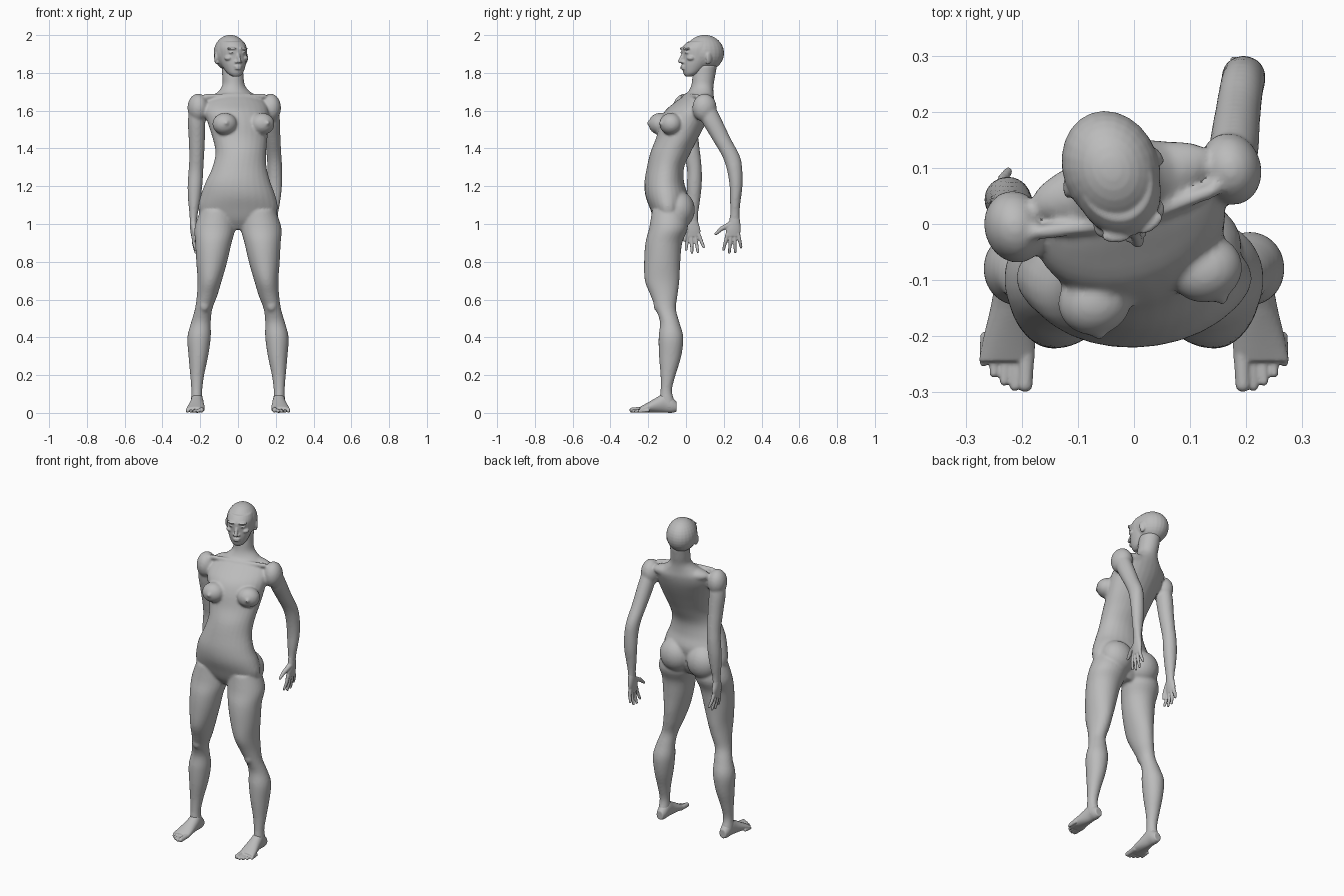
import bpy, bmesh, math
from mathutils import Matrix, Vector

cube = bpy.data.objects.get("Cube")
if cube:
    bpy.data.objects.remove(cube, do_unlink=True)

grey = bpy.data.materials.new("plain_grey")
grey.use_nodes = True
tone = (0.5, 0.5, 0.5, 1)
grey.diffuse_color = tone
grey.node_tree.nodes["Principled BSDF"].inputs["Base Color"].default_value = tone


def spline(a, b, c, d, t):
    """Smooth interpolation between ring values b and c."""
    return b + 0.5 * t * (c - a + t * (2 * a - 5 * b + 4 * c - d + t * (3 * (b - c) + d - a)))


def loft(bm, rings, forward=False, sides=28, steps=4):
    """Skin elliptical rings (position, centre, centre, radius, radius, yaw)."""
    rows = []
    last = len(rings) - 1
    for i in range(last):
        quad = [rings[max(0, min(last, i + k))] for k in (-1, 0, 1, 2)]
        for s in range(steps):
            rows.append([spline(*vals, s / steps) for vals in zip(*quad)])
    rows.append(rings[last])
    loops = []
    for pos, cu, cv, ru, rv, *yaw in rows:
        turn = math.radians(yaw[0]) if yaw else 0
        loop = []
        for k in range(sides):
            a = math.tau * k / sides
            p, q = ru * math.cos(a), rv * math.sin(a)
            u = cu + p * math.cos(turn) - q * math.sin(turn)
            v = cv + p * math.sin(turn) + q * math.cos(turn)
            loop.append(bm.verts.new((u, pos, v) if forward else (u, v, pos)))
        loops.append(loop)
    for low, high in zip(loops, loops[1:]):
        for k in range(sides):
            n = (k + 1) % sides
            bm.faces.new((low[k], low[n], high[n], high[k]))
    bm.faces.new(loops[0][::-1])
    bm.faces.new(loops[-1])


def blob(bm, centre, radii, yaw=0):
    place = (Matrix.Translation(centre) @ Matrix.Rotation(math.radians(yaw), 4, 'Z')
             @ Matrix.Diagonal((*radii, 1)))
    bmesh.ops.create_uvsphere(bm, u_segments=24, v_segments=16, radius=1, matrix=place)


def capsule(bm, start, end, r_start, r_end):
    start, end = Vector(start), Vector(end)
    axis = end - start
    place = (Matrix.Translation((start + end) / 2)
             @ axis.to_track_quat('Z', 'Y').to_matrix().to_4x4())
    bmesh.ops.create_cone(bm, cap_ends=True, segments=16, radius1=r_start,
                          radius2=r_end, depth=axis.length, matrix=place)
    blob(bm, start, (r_start,) * 3)
    blob(bm, end, (r_end,) * 3)


def finish(name, bm, voxel, rounds):
    """Fuse the overlapping volumes into one skin and soften the joins."""
    bmesh.ops.recalc_face_normals(bm, faces=bm.faces)
    mesh = bpy.data.meshes.new(name)
    bm.to_mesh(mesh)
    bm.free()
    obj = bpy.data.objects.new(name, mesh)
    bpy.context.collection.objects.link(obj)
    bpy.ops.object.select_all(action='DESELECT')
    obj.select_set(True)
    bpy.context.view_layer.objects.active = obj
    fuse = obj.modifiers.new("fuse", 'REMESH')
    fuse.mode = 'VOXEL'
    fuse.voxel_size = voxel
    soften = obj.modifiers.new("soften", 'SMOOTH')
    soften.factor = 0.5
    soften.iterations = rounds
    for mod in ("fuse", "soften"):
        bpy.ops.object.modifier_apply(modifier=mod)
    obj.data.materials.clear()
    obj.data.materials.append(grey)
    bpy.ops.object.shade_smooth_by_angle(angle=math.radians(50))
    return obj


# Torso and neck: height, middle x, front y, back y, half width, twist
body = bmesh.new()
torso = [(.97, 0, -.13, -.04, .07, 0), (1.02, 0, -.165, -.01, .18, 0),
         (1.08, 0, -.19, 0, .21, 0), (1.15, 0, -.215, .01, .198, 0),
         (1.22, 0, -.22, -.01, .172, 2), (1.3, .008, -.207, -.01, .144, 5),
         (1.38, .015, -.187, .025, .135, 9), (1.46, .01, -.155, .065, .148, 13),
         (1.54, 0, -.135, .105, .165, 16), (1.6, -.01, -.105, .13, .175, 16),
         (1.65, -.015, -.045, .143, .16, 16), (1.69, -.02, .005, .143, .1, 16),
         (1.73, -.023, .027, .145, .062, 18), (1.78, -.027, .033, .155, .056, 20),
         (1.84, -.03, .04, .165, .056, 20)]
loft(body, [(z, x, (f + b) / 2, w, (b - f) / 2, yaw) for z, x, f, b, w, yaw in torso])

# Shoulder girdle, collar bones and breasts follow the twisted chest
blob(body, (-.02, .075, 1.655), (.17, .06, .045), 15)
for shoulder, collar, breast, nipple in (
        ((-.212, -.005, 1.615), (-.17, -.015, 1.675), (-.07, -.138, 1.53), (-.062, -.197, 1.535)),
        ((.172, .098, 1.615), (.14, .06, 1.675), (.128, -.08, 1.53), (.158, -.134, 1.535))):
    blob(body, shoulder, (.055, .065, .075), 15)
    capsule(body, (-.005, .005, 1.68), collar, .012, .014)
    blob(body, breast, (.066, .06, .058), 16)
    blob(body, nipple, (.011, .011, .011))

# Legs: height, middle x, half width, front y, back y
leg = [(1.07, .11, .09, -.18, 0), (.98, .122, .108, -.195, .01),
       (.9, .13, .096, -.215, -.02), (.8, .139, .082, -.222, -.03),
       (.7, .15, .064, -.218, -.035), (.62, .164, .054, -.187, -.045),
       (.55, .182, .046, -.16, -.053), (.48, .196, .052, -.138, -.035),
       (.4, .206, .062, -.145, -.014), (.3, .21, .052, -.143, -.025),
       (.2, .216, .037, -.135, -.055), (.12, .218, .029, -.135, -.074),
       (.06, .218, .031, -.14, -.06), (.02, .218, .028, -.12, -.05)]
for side in (-1, 1):
    loft(body, [(z, side * x, (f + b) / 2, w, (b - f) / 2) for z, x, w, f, b in leg])
    blob(body, (side * .092, -.04, 1.075), (.1, .087, .1))
    blob(body, (side * .178, -.14, .57), (.03, .032, .04))

# Arms: height, middle x, middle y, half width, half depth
right_arm = [(1.65, -.213, -.005, .04, .045), (1.55, -.219, .005, .046, .05),
             (1.45, -.218, .02, .043, .046), (1.35, -.219, .036, .039, .042),
             (1.28, -.223, .045, .039, .039), (1.2, -.228, .044, .039, .039),
             (1.12, -.232, .04, .032, .034), (1.05, -.235, .036, .022, .028),
             (1, -.236, .035, .018, .03)]
left_arm = [(1.65, .172, .095, .04, .045), (1.55, .178, .135, .044, .055),
            (1.45, .184, .188, .041, .05), (1.36, .191, .238, .039, .047),
            (1.29, .195, .257, .039, .041), (1.2, .195, .265, .038, .034),
            (1.12, .193, .261, .031, .028), (1.06, .191, .259, .022, .025),
            (1.01, .19, .257, .018, .028)]
loft(body, right_arm)
loft(body, left_arm)
finish("body", body, .0075, 5)


# Hands hang with the thumb forward and the fingers fanned
def hand(name, x, y, lean, thumb_tip):
    bm = bmesh.new()
    loft(bm, [(1.05, x, y, .018, .023), (1.01, x, y, .019, .03),
              (.97, x, y + lean / 3, .017, .039), (.935, x, y + lean / 2, .012, .036)])
    inward = -.012 if x > 0 else .012
    for i, drop in enumerate((.865, .85, .853, .878)):
        root = y + lean / 2 + (i - 1.5) * .019
        knuckle = Vector((x, root, .945))
        tip = Vector((x + inward, y + lean + (i - 1.3) * .031, drop))
        middle = knuckle.lerp(tip, .5) - Vector((inward / 3, 0, 0))
        capsule(bm, knuckle, middle, .011, .0095)
        capsule(bm, middle, tip, .0095, .0075)
    base = Vector((x, y - .018, 1))
    tip = Vector((x + inward, *thumb_tip))
    bend = base.lerp(tip, .55) + Vector((0, -.006, .004))
    capsule(bm, base, bend, .016, .012)
    capsule(bm, bend, tip, .012, .008)
    finish(name, bm, .004, 2)


hand("right_hand", -.236, .035, .006, (-.008, .915))
hand("left_hand", .19, .257, -.018, (.158, .948))

# Feet: distance forward, middle x, middle height, half width, half height
foot = [(-.05, .216, .032, .022, .026), (-.075, .216, .042, .03, .042),
        (-.11, .216, .054, .033, .053), (-.15, .218, .043, .038, .042),
        (-.2, .222, .029, .046, .027), (-.245, .227, .016, .05, .015)]
for label, side in (("right", -1), ("left", 1)):
    bm = bmesh.new()
    loft(bm, [(y, side * x, z, w, h) for y, x, z, w, h in foot], forward=True)
    for i, tip in enumerate((-.286, -.289, -.28, -.266, -.247)):
        r = .015 if i == 0 else .0105 - i * .0005
        x = .194 + i * .0185
        capsule(bm, (side * (x - .002), -.22 + i * .005, r + .004),
                (side * x, tip, r), r, r * .9)
    finish(label + "_foot", bm, .004, 2)

# Head, built facing forward: height, x, y, half width, half depth
head = bmesh.new()
loft(head, [(1.782, 0, -.07, .02, .018), (1.8, 0, -.055, .042, .043),
            (1.84, 0, -.032, .062, .073), (1.88, 0, -.016, .073, .088),
            (1.93, 0, -.006, .076, .098), (1.965, 0, .005, .066, .08)])
blob(head, (0, .02, 1.905), (.086, .105, .096))
capsule(head, (0, -.1, 1.905), (0, -.119, 1.862), .007, .011)
for z, width in ((1.834, .021), (1.823, .019)):
    blob(head, (0, -.104, z), (width, .01, .006))
for side in (-1, 1):
    blob(head, (side * .013, -.106, 1.858), (.009, .01, .007))
    blob(head, (side * .034, -.096, 1.929), (.026, .012, .007), side * 20)
    blob(head, (side * .034, -.092, 1.908), (.015, .012, .007), side * 15)
    blob(head, (side * .045, -.075, 1.878), (.022, .02, .014), side * 30)
    blob(head, (side * .083, .015, 1.88), (.009, .02, .03), side * 20)
    blob(head, (side * .08, .01, 1.857), (.008, .011, .012))
skull = finish("head", head, .0045, 3)
skull.data.transform(Matrix.Translation((-.034, .08, 0))
                     @ Matrix.Rotation(math.radians(20), 4, 'Z'))
